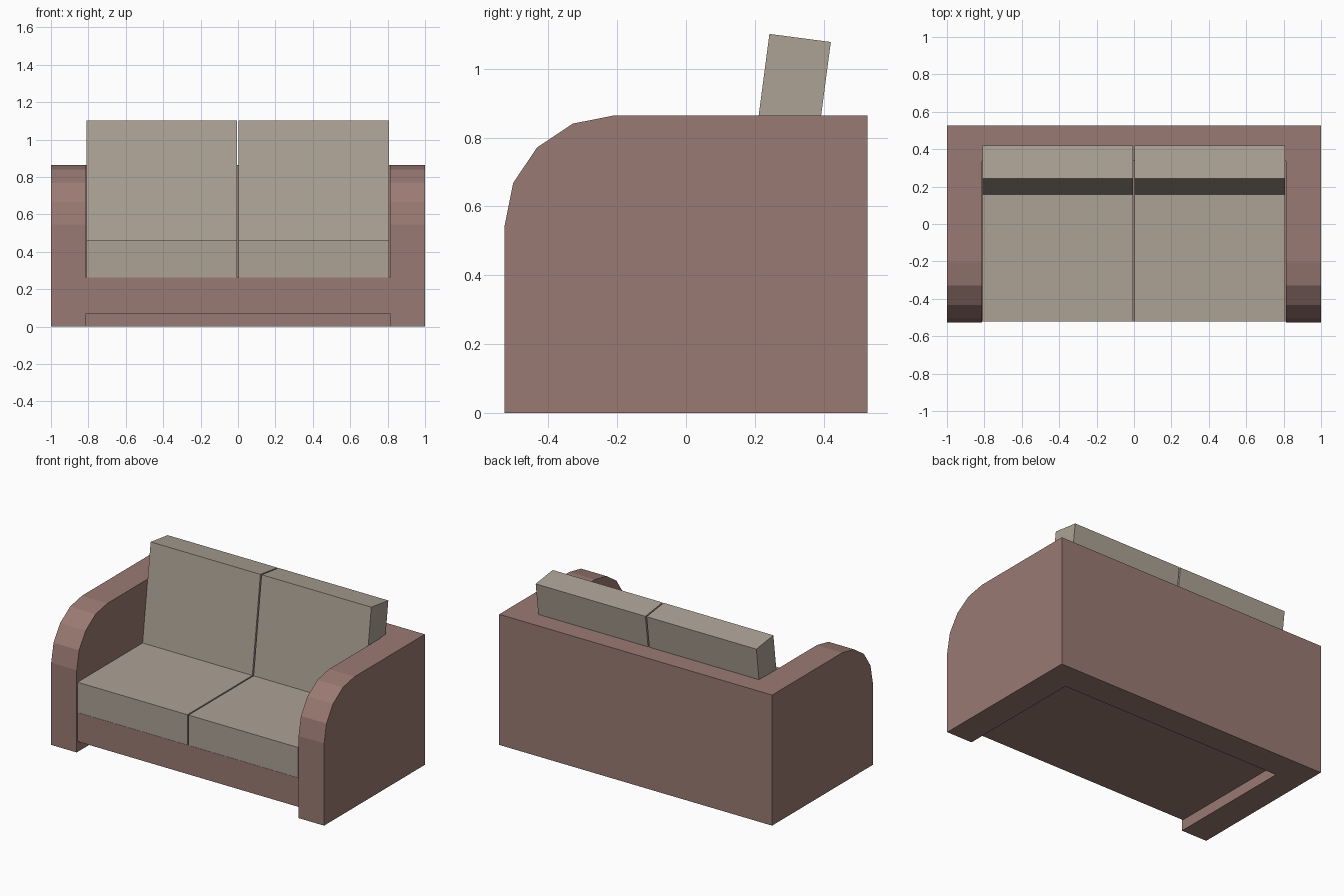
import bpy, bmesh, math

if "Cube" in bpy.data.objects:
    bpy.data.objects.remove(bpy.data.objects["Cube"])


def material(name, rgb):
    m = bpy.data.materials.new(name)
    m.diffuse_color = (*rgb, 1)
    m.use_nodes = True
    m.node_tree.nodes["Principled BSDF"].inputs["Base Color"].default_value = m.diffuse_color
    return m


BODY = material("dusty brown upholstery", (0.323, 0.195, 0.171))
CUSHION = material("warm grey fabric", (0.413, 0.361, 0.301))


def prism(name, profile, x0, x1, mat):
    """Extrude a (y, z) profile along x from x0 to x1."""
    bm = bmesh.new()
    face = bm.faces.new([bm.verts.new((x0, y, z)) for y, z in profile])
    ext = bmesh.ops.extrude_face_region(bm, geom=[face])
    moved = [v for v in ext["geom"] if isinstance(v, bmesh.types.BMVert)]
    bmesh.ops.translate(bm, verts=moved, vec=(x1 - x0, 0, 0))
    bmesh.ops.recalc_face_normals(bm, faces=bm.faces)
    me = bpy.data.meshes.new(name)
    bm.to_mesh(me)
    bm.free()
    me.materials.append(mat)
    ob = bpy.data.objects.new(name, me)
    bpy.context.collection.objects.link(ob)
    return ob


def rect(y0, y1, z0, z1):
    return [(y0, z0), (y1, z0), (y1, z1), (y0, z1)]


D, H, R = 0.527, 0.865, 0.32        # half depth, arm height, arm front radius
INNER, BACK = 0.813, 0.337          # inner faces of the arms and the back

# Arms and back: full-width profile with a rounded front, hollowed out inside
arc = [(-D + R - R * math.cos(math.radians(a)), H - R + R * math.sin(math.radians(a)))
       for a in (0, 22.5, 45, 67.5, 90)]
frame = prism("arms_and_back", [(D, 0), (-D, 0)] + arc + [(D, H)], -1, 1, BODY)
cutter = prism("inside_cutter", rect(-1, BACK, -1, 2), -INNER, INNER, BODY)
cutter.hide_render = True
mod = frame.modifiers.new("hollow", "BOOLEAN")
mod.operation, mod.solver, mod.object = "DIFFERENCE", "EXACT", cutter
bpy.context.view_layer.objects.active = frame
bpy.ops.object.modifier_apply(modifier="hollow")
bpy.data.objects.remove(cutter)

# Base raised off the floor between the arms
prism("base", rect(-0.52, BACK, 0.07, 0.262), -INNER, INNER, BODY)

# Seat cushions and leaning back cushions, one pair per side
lean = math.radians(7.5)
s, c = math.sin(lean), math.cos(lean)
thick, tall = 0.18, 0.647
y0, z0 = 0.158, 0.46
back_profile = [(y0, z0), (y0 + thick * c, z0 - thick * s),
                (y0 + thick * c + tall * s, z0 - thick * s + tall * c),
                (y0 + tall * s, z0 + tall * c)]
for side, x0, x1 in (("left", -0.81, -0.006), ("right", 0.003, 0.807)):
    prism(side + "_seat_cushion", rect(-0.522, BACK, 0.264, 0.464), x0, x1, CUSHION)
    prism(side + "_back_cushion", back_profile, x0, x1, CUSHION)
